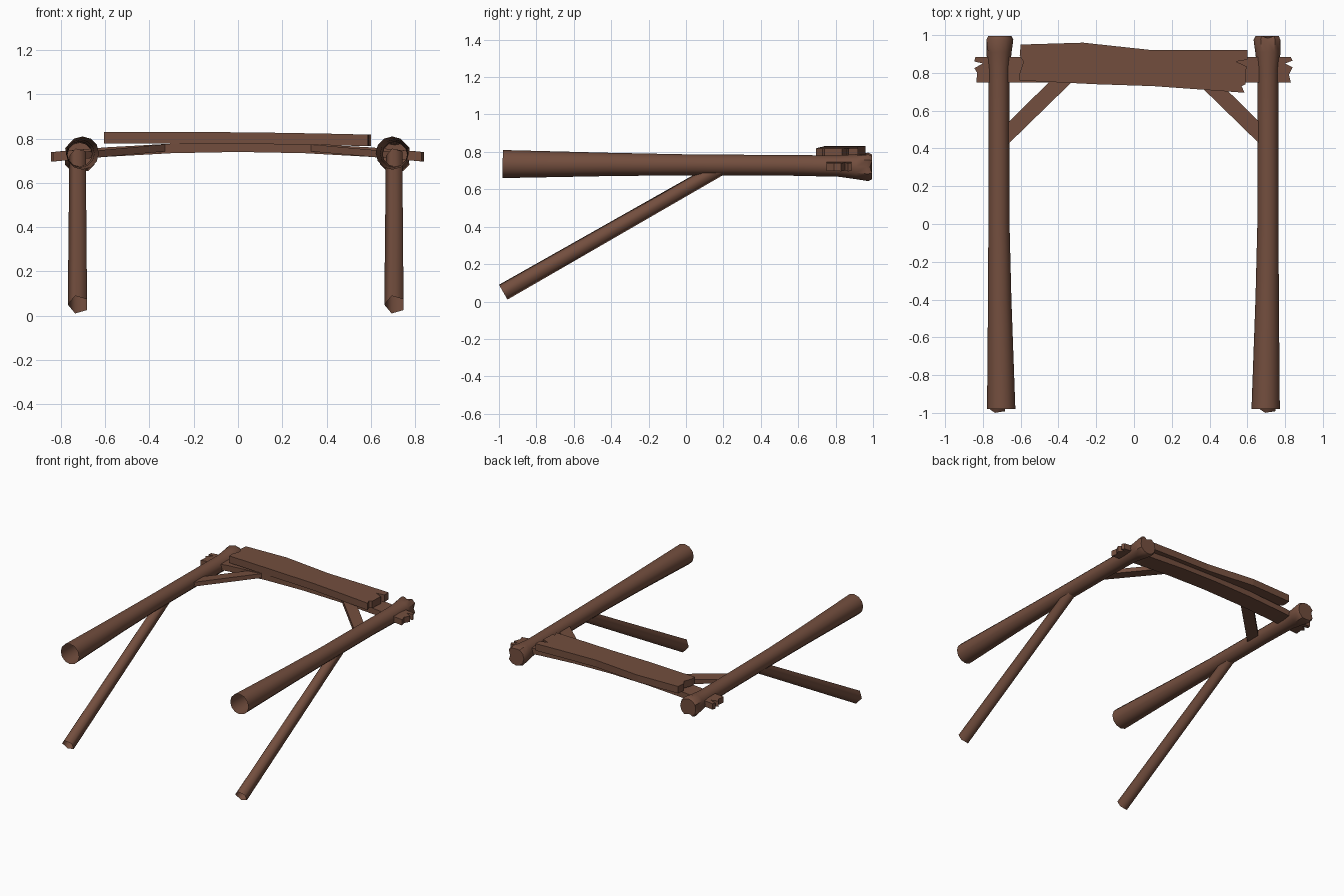
import bpy, bmesh, math
from mathutils import Vector

cube = bpy.data.objects.get("Cube")
if cube:
    bpy.data.objects.remove(cube, do_unlink=True)

wood = bpy.data.materials.new("brown_wood")
wood.use_nodes = True
COLOR = (0.171, 0.076, 0.048, 1)
wood.diffuse_color = COLOR
wood.node_tree.nodes["Principled BSDF"].inputs["Base Color"].default_value = COLOR


def finish(name, bm, smooth_angle=None):
    bmesh.ops.recalc_face_normals(bm, faces=bm.faces)
    mesh = bpy.data.meshes.new(name)
    bm.to_mesh(mesh)
    bm.free()
    mesh.materials.append(wood)
    obj = bpy.data.objects.new(name, mesh)
    bpy.context.collection.objects.link(obj)
    if smooth_angle:
        bpy.ops.object.select_all(action='DESELECT')
        obj.select_set(True)
        bpy.context.view_layer.objects.active = obj
        bpy.ops.object.shade_smooth_by_angle(angle=math.radians(smooth_angle))
    return obj


def log(name, path, sides, side_axis, start=0.0, smooth=40, cracked=False):
    """Tube through (centre, radius) rings, open at the start and capped at the end."""
    bm = bmesh.new()
    along = (path[-1][0] - path[0][0]).normalized()
    up = side_axis.cross(along).normalized()
    rings = []
    for k, (centre, radius) in enumerate(path):
        ring = []
        for i in range(sides):
            a = start + math.tau * i / sides
            r, pull = radius, 0
            # split the timber at the top and on the outer side
            if cracked and k >= len(path) - 2 and i in (0, sides // 4):
                r, pull = radius * 0.78, 0.012
            ring.append(bm.verts.new(centre + r * (side_axis * math.cos(a) + up * math.sin(a))
                                     - along * pull))
        rings.append(ring)
    for lower, upper in zip(rings, rings[1:]):
        for i in range(sides):
            j = (i + 1) % sides
            bm.faces.new((lower[i], lower[j], upper[j], upper[i]))
    bm.faces.new(rings[-1])
    return finish(name, bm, smooth)


def plank(name, outline, thickness, height, cuts=()):
    """Extruded outline, cut across its length and bent to a height rule."""
    bm = bmesh.new()
    face = bm.faces.new([bm.verts.new((x, y, 0)) for x, y in outline])
    top = bmesh.ops.extrude_face_region(bm, geom=[face])["geom"]
    for v in top:
        if isinstance(v, bmesh.types.BMVert):
            v.co.z = thickness
    for x in cuts:
        bmesh.ops.bisect_plane(bm, geom=bm.verts[:] + bm.edges[:] + bm.faces[:],
                               plane_co=(x, 0, 0), plane_no=(1, 0, 0))
    for v in bm.verts:
        v.co.z += height(v.co.x)
    return finish(name, bm)


# Long poles, supporting legs and corner braces on both sides
POLE = [(0.70, -0.98, 0.735, 0.075), (0.708, -0.4, 0.733, 0.062), (0.712, 0, 0.731, 0.056),
        (0.712, 0.55, 0.728, 0.055), (0.712, 0.82, 0.724, 0.057), (0.712, 0.91, 0.721, 0.067),
        (0.712, 0.975, 0.72, 0.076), (0.712, 0.995, 0.72, 0.066)]
for side, label in ((1, "left"), (-1, "right")):
    shift = -0.003
    path = [(Vector((side * x + shift, y, z)), r) for x, y, z, r in POLE]
    log(label + "_pole", path, 12, Vector((side, 0, 0)), cracked=True)

    leg_x = side * 0.715 - 0.006
    leg = [(Vector((leg_x, -0.977, 0.05)), 0.048), (Vector((leg_x, 0.2, 0.722)), 0.041)]
    log(label + "_leg", leg, 5, Vector((-1, 0, 0)), smooth=80)

    corner = [(0.70, 0.39), (0.70, 0.505), (0.42, 0.78), (0.30, 0.78)]
    plank(label + "_brace", [(side * x, y) for x, y in corner], 0.032,
          lambda x: 0.745 - 0.09 * (abs(x) - 0.3))

# Arched cross beam with splintered ends
plank("cross_beam",
      [(-0.835, 0.75), (-0.83, 0.80), (-0.845, 0.825), (-0.80, 0.85), (-0.845, 0.86),
       (-0.84, 0.885), (0.83, 0.885), (0.84, 0.865), (0.80, 0.85), (0.84, 0.83),
       (0.82, 0.79), (0.83, 0.75)],
      0.043, lambda x: 0.74 - 0.062 * x * x, (-0.6, -0.3, 0, 0.3, 0.6))

# Wide board lying on the beam, broken at the ends
plank("top_board",
      [(-0.605, 0.76), (-0.605, 0.80), (-0.585, 0.86), (-0.605, 0.89), (-0.60, 0.95),
       (-0.27, 0.96), (0.10, 0.92), (0.60, 0.92), (0.60, 0.87), (0.54, 0.86),
       (0.595, 0.835), (0.59, 0.74), (0.57, 0.73), (0.585, 0.695), (0.38, 0.71),
       (0.10, 0.73), (-0.20, 0.74)],
      0.052, lambda x: 0.777 - 0.01 * x - 0.014 * x * x, (-0.27, 0.1, 0.38))
